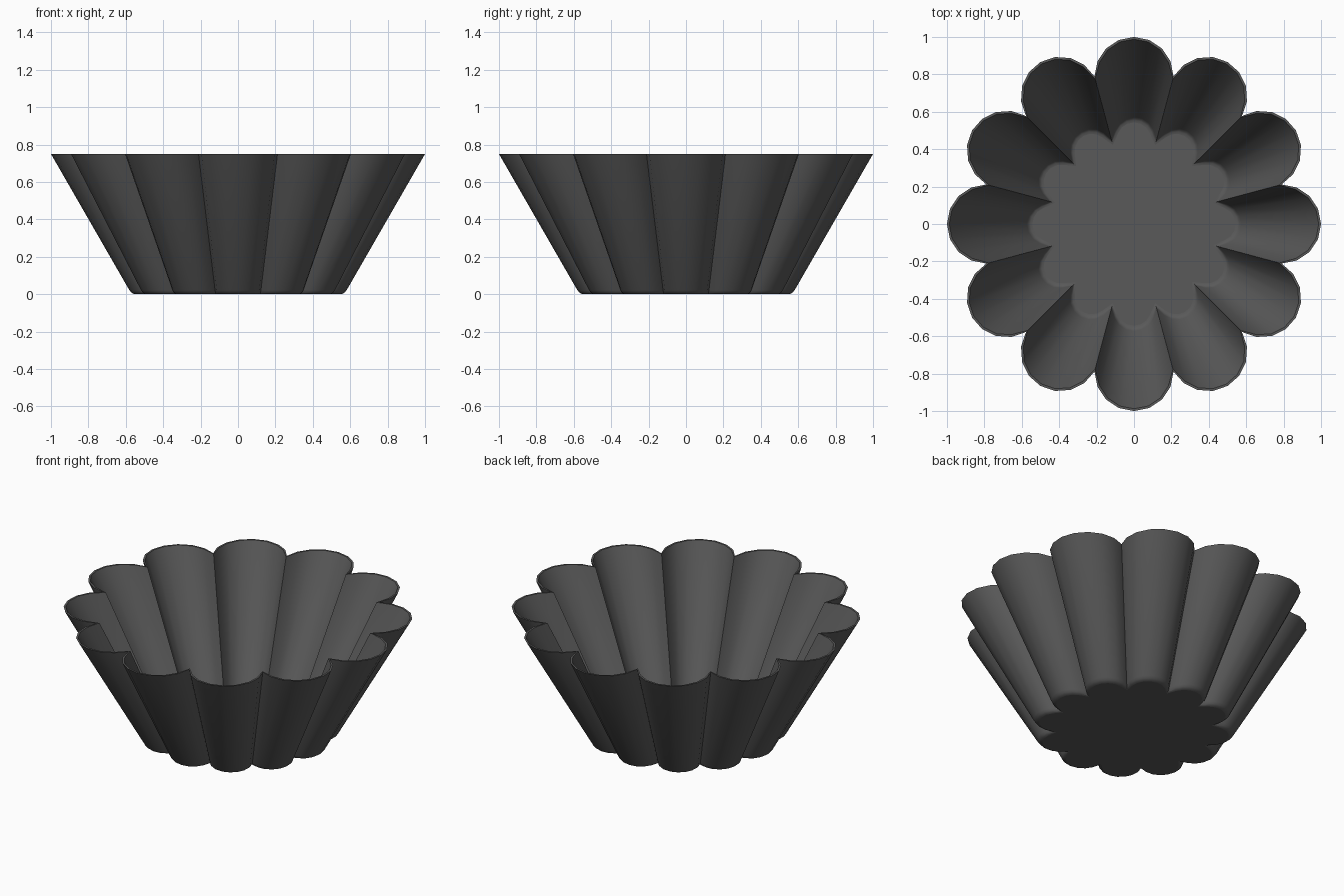
import bpy, bmesh
from math import sin, cos, tan, pi

if "Cube" in bpy.data.objects:
    bpy.data.objects.remove(bpy.data.objects["Cube"])

PETALS, SEGS = 12, 8
HALF = pi / PETALS
CENTRE = 1 / (1 + tan(HALF))      # petal arc centre, for a rim of radius 1
ARC = CENTRE * tan(HALF)          # petal arc radius
THICK, HEIGHT = 0.012, 0.75

metal = bpy.data.materials.new("dark grey metal")
metal.use_nodes = True
colour = (0.1, 0.1, 0.1, 1)
metal.diffuse_color = colour
metal.node_tree.nodes["Principled BSDF"].inputs["Base Color"].default_value = colour


def fluted_ring(bm, scale, z, inset):
    """One scalloped outline made of semicircles, moved inwards by inset."""
    verts = []
    for p in range(PETALS):
        a = 2 * p * HALF
        for s in range(SEGS):
            t = -pi / 2 + pi * s / SEGS
            if s == 0:   # crease between two petals
                r = CENTRE / cos(HALF) * scale - inset
                verts.append(bm.verts.new((r * cos(a - HALF), r * sin(a - HALF), z)))
            else:
                r = ARC * scale - inset
                x, y = CENTRE * scale + r * cos(t), r * sin(t)
                verts.append(bm.verts.new((x * cos(a) - y * sin(a),
                                           x * sin(a) + y * cos(a), z)))
    return verts


# Profile rings: outer base, rounded corner, rim, then down the inside
bm = bmesh.new()
profile = [
    (0.568, 0, 0.018), (0.568, 0.003, 0.007), (0.572, 0.010, 0.001),
    (0.581, 0.022, 0), (1, HEIGHT, 0),
    (1, HEIGHT, THICK), (0.585, 0.030, THICK), (0.578, 0.019, THICK + 0.002),
    (0.575, 0.014, THICK + 0.008), (0.573, THICK, THICK + 0.018),
]
rings = [fluted_ring(bm, *row) for row in profile]
n = PETALS * SEGS
for low, high in zip(rings, rings[1:]):
    for i in range(n):
        j = (i + 1) % n
        bm.faces.new((low[i], low[j], high[j], high[i]))
bm.faces.new(rings[0][::-1])
bm.faces.new(rings[-1])

mesh = bpy.data.meshes.new("fluted_bowl")
bm.to_mesh(mesh)
bm.free()
mesh.materials.append(metal)
bowl = bpy.data.objects.new("fluted_bowl", mesh)
bpy.context.collection.objects.link(bowl)

# Smooth flutes with sharp creases, and flat floors
bpy.ops.object.select_all(action="DESELECT")
bowl.select_set(True)
bpy.context.view_layer.objects.active = bowl
bpy.ops.object.shade_smooth_by_angle(angle=pi / 6)
for face in mesh.polygons:
    if len(face.vertices) > 4:
        face.use_smooth = False
